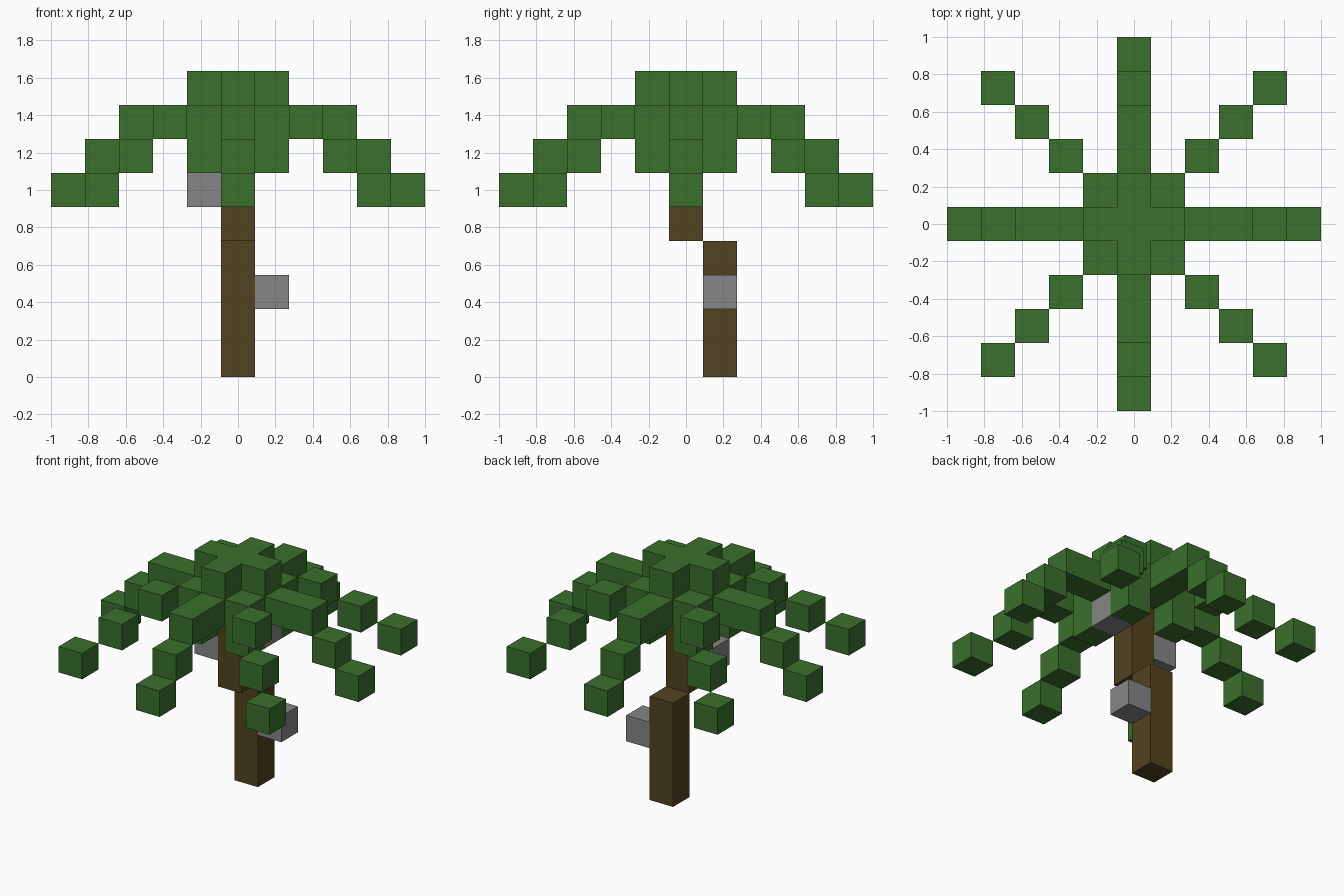
import bpy, bmesh, math
from mathutils import Vector, Matrix

if "Cube" in bpy.data.objects:
    bpy.data.objects.remove(bpy.data.objects["Cube"], do_unlink=True)

UNIT = 2 / 11  # edge of one block


def make_material(name, rgb):
    mat = bpy.data.materials.new(name)
    mat.use_nodes = True
    color = (*rgb, 1)
    mat.diffuse_color = color
    mat.node_tree.nodes["Principled BSDF"].inputs["Base Color"].default_value = color
    return mat


LEAF = make_material("leaf green", (0.043, 0.162, 0.026))
BARK = make_material("bark brown", (0.084, 0.056, 0.015))
STONE = make_material("fruit gray", (0.238, 0.238, 0.238))


def blocks(name, cells, mat):
    """Join unit blocks into one shell, keeping only the outer faces."""
    cells = set(cells)
    bm = bmesh.new()
    for cell in cells:
        centre = Vector(cell) + Vector((0, 0, 0.5))
        for axis in range(3):
            for sign in (-1, 1):
                step = [0, 0, 0]
                step[axis] = sign
                if tuple(c + s for c, s in zip(cell, step)) in cells:
                    continue
                normal = Vector(step)
                u = Vector((step[1], step[2], step[0]))
                v = normal.cross(u)
                corners = [-u - v, u - v, u + v, v - u]
                bm.faces.new([bm.verts.new((centre + (normal + c) / 2) * UNIT)
                              for c in corners])
    bmesh.ops.remove_doubles(bm, verts=bm.verts, dist=0.001)
    bmesh.ops.dissolve_limit(bm, angle_limit=math.radians(1),
                             verts=bm.verts, edges=bm.edges)
    mesh = bpy.data.meshes.new(name)
    bm.to_mesh(mesh)
    bm.free()
    mesh.materials.append(mat)
    obj = bpy.data.objects.new(name, mesh)
    bpy.context.collection.objects.link(obj)


# Trunk in two offset pieces
blocks("lower_trunk", [(0, 1, z) for z in range(4)], BARK)
blocks("upper_trunk", [(0, 0, z) for z in range(4, 7)], BARK)

# Crown: cross on top, full layer, hanging corners
ring = (-1, 0, 1)
core = [(x, y, 7) for x in ring for y in ring]
core += [(x, y, 8) for x in ring for y in ring if x * y == 0]
core += [(x, y, 6) for x in ring for y in ring if x * y != 0]

# Straight fronds join the crown and droop at the tips
straight = [(2, 7), (3, 7), (4, 6), (5, 5)]
for dx, dy in ((1, 0), (-1, 0), (0, 1), (0, -1)):
    core += [(dx * r, dy * r, z) for r, z in straight]
blocks("crown_with_straight_fronds", core, LEAF)

# Diagonal fronds step down block by block
for side, dx in (("left", 1), ("right", -1)):
    for end, dy in (("front", -1), ("back", 1)):
        blocks(f"{end}_{side}_diagonal_frond",
               [(dx * r, dy * r, 9 - r) for r in (2, 3, 4)], LEAF)

# Fruit
for name, cell in (("trunk_fruit", (1, 1, 2)), ("left_crown_fruit", (1, 0, 6)),
                   ("right_crown_fruit", (-1, 0, 5))):
    blocks(name, [cell], STONE)
